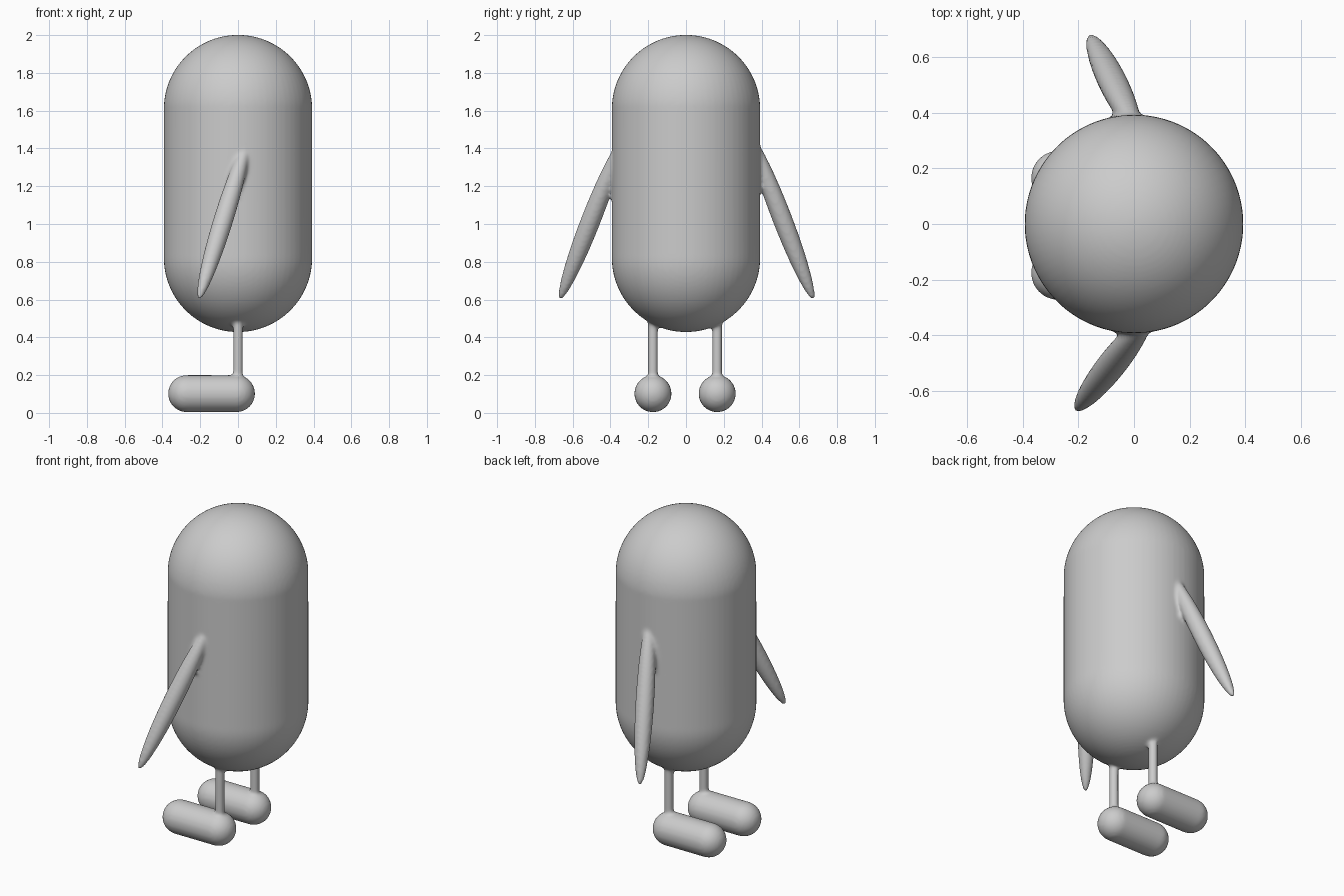
import bpy, bmesh
from mathutils import Vector, Matrix

if "Cube" in bpy.data.objects:
    bpy.data.objects.remove(bpy.data.objects["Cube"])

bm = bmesh.new()


def frame(a, b):
    """Matrix placing local z along a->b, centred between them."""
    rot = (b - a).to_track_quat('Z', 'Y').to_matrix().to_4x4()
    return Matrix.Translation((a + b) / 2) @ rot


def ball():
    return bmesh.ops.create_uvsphere(bm, u_segments=64, v_segments=48, radius=1)['verts']


def capsule(a, b, r):
    a, b = Vector(a), Vector(b)
    half, m = (b - a).length / 2, frame(a, b)
    for v in ball():
        shift = half if v.co.z > 1e-4 else -half
        v.co = m @ (v.co * r + Vector((0, 0, shift)))


def ellipsoid(a, b, r):
    a, b = Vector(a), Vector(b)
    half, m = (b - a).length / 2, frame(a, b)
    for v in ball():
        v.co = m @ Vector((v.co.x * r, v.co.y * r, v.co.z * half))


# Rounded body
capsule((0, 0, 0.821), (0, 0, 1.608), 0.393)

# Arms, posed slightly differently on each side
ellipsoid((0.055, -0.335, 1.45), (-0.208, -0.668, 0.60), 0.052)
ellipsoid((0.01, 0.335, 1.48), (-0.158, 0.675, 0.60), 0.052)

# Thin legs and long rounded feet pointing to -x
for y in (-0.175, 0.165):
    capsule((0, y, 0.12), (0, y, 0.52), 0.026)
    capsule((-0.272, y, 0.102), (-0.008, y, 0.102), 0.098)

mesh = bpy.data.meshes.new("figure")
bm.to_mesh(mesh)
bm.free()
figure = bpy.data.objects.new("figure", mesh)
bpy.context.collection.objects.link(figure)

# Fuse the parts into one skin with softly blended joints
remesh = figure.modifiers.new("fuse", 'REMESH')
remesh.mode = 'VOXEL'
remesh.voxel_size = 0.01
remesh.use_smooth_shade = True
smooth = figure.modifiers.new("blend", 'SMOOTH')
smooth.factor = 0.5
smooth.iterations = 6
